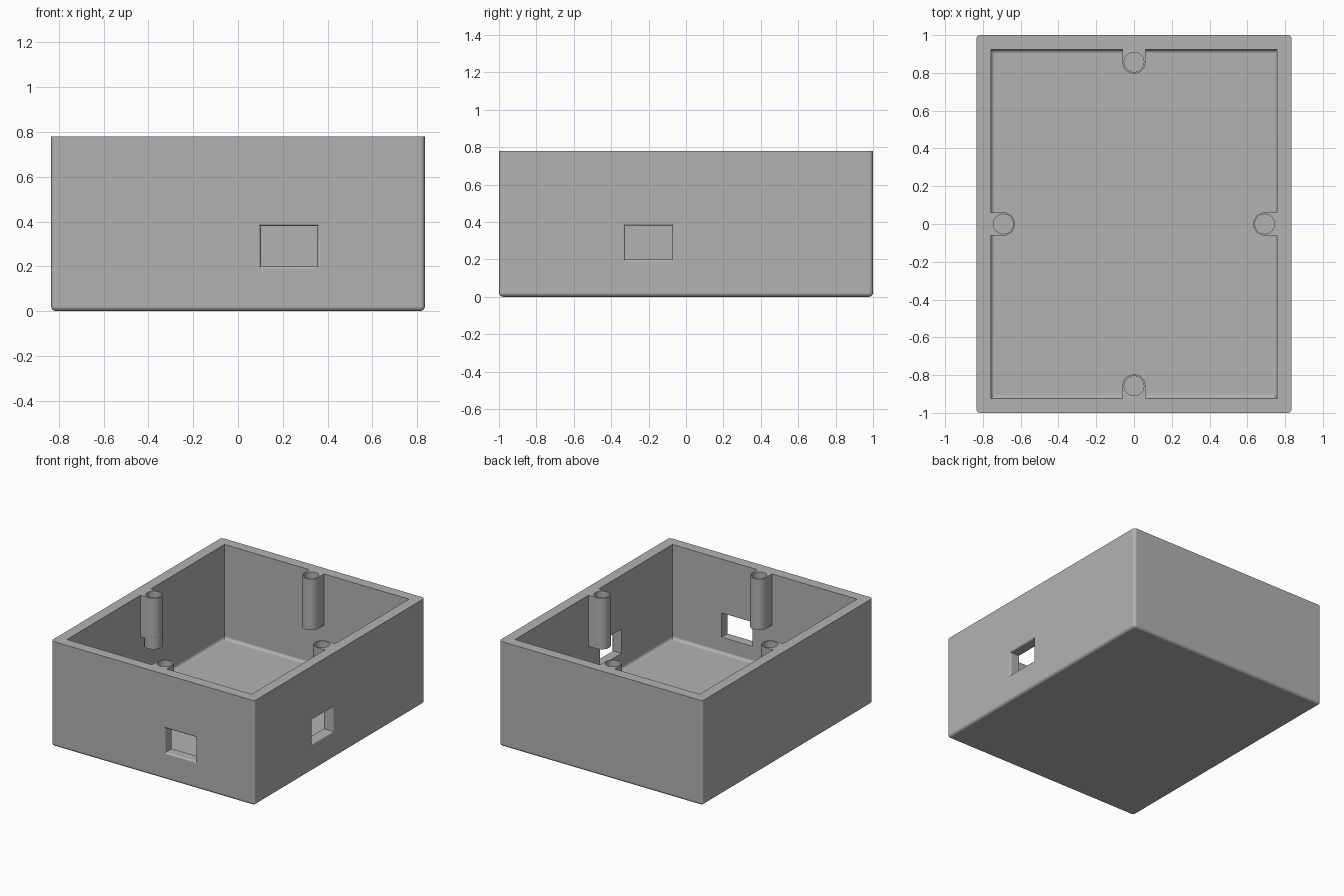
import bpy, bmesh, math

if "Cube" in bpy.data.objects:
    bpy.data.objects.remove(bpy.data.objects["Cube"], do_unlink=True)

# Main sizes
HX, HY, TOP = 0.835, 1.0, 0.78
WALL, FLOOR, ROUND = 0.077, 0.08, 0.022
ABOVE = TOP + 0.2
POST_R, HOLE_R, POST_END = 0.061, 0.052, 0.40


def make_object(name, bm):
    bmesh.ops.recalc_face_normals(bm, faces=bm.faces[:])
    mesh = bpy.data.meshes.new(name)
    bm.to_mesh(mesh)
    bm.free()
    obj = bpy.data.objects.new(name, mesh)
    bpy.context.collection.objects.link(obj)
    return obj


def loft(name, rings):
    """Closed solid through a series of equal point rings."""
    bm = bmesh.new()
    loops = [[bm.verts.new(p) for p in ring] for ring in rings]
    for a, b in zip(loops, loops[1:]):
        for i in range(len(a)):
            j = (i + 1) % len(a)
            bm.faces.new((a[i], a[j], b[j], b[i]))
    bm.faces.new(loops[0])
    bm.faces.new(loops[-1])
    return make_object(name, bm)


def rounded_box(name, hx, hy, z0, z1, round_sides):
    """Box with a rounded bottom rim and, if asked, rounded uprights."""
    bm = bmesh.new()
    bmesh.ops.create_cube(bm, size=2)
    for v in bm.verts:
        v.co = (v.co.x * hx, v.co.y * hy, z0 if v.co.z < 0 else z1)
    edges = []
    for e in bm.edges:
        low = [v.co.z < (z0 + z1) / 2 for v in e.verts]
        if all(low) or (round_sides and any(low)):
            edges.append(e)
    bmesh.ops.bevel(bm, geom=edges, offset=ROUND, segments=6,
                    profile=0.5, affect='EDGES')
    return make_object(name, bm)


def cut(target, tool):
    """Subtract the tool from the target and discard the tool."""
    mod = target.modifiers.new("cut", 'BOOLEAN')
    mod.operation, mod.solver, mod.object = 'DIFFERENCE', 'EXACT', tool
    graph = bpy.context.evaluated_depsgraph_get()
    result = bpy.data.meshes.new_from_object(target.evaluated_get(graph))
    target.modifiers.clear()
    target.data = result
    bpy.data.objects.remove(tool, do_unlink=True)


def prism(name, points, z0, z1):
    return loft(name, [[(x, y, z) for x, y in points] for z in (z0, z1)])


def circle(cx, cy, r, start=0.0, sweep=2 * math.pi, n=40):
    count = n if sweep > 6 else n + 1
    return [(cx + r * math.cos(start + sweep * i / n),
             cy + r * math.sin(start + sweep * i / n)) for i in range(count)]


# Tray body and the hollow inside it
body = rounded_box("enclosure_body", HX, HY, 0, TOP, True)
cavity = rounded_box("cavity", HX - WALL, HY - WALL, FLOOR, ABOVE, False)

# Screw posts hanging along the middle of each wall
posts = [(0, 1), (0, -1), (1, 0), (-1, 0)]
for dx, dy in posts:
    cx, cy = dx * (HX - 0.143), dy * (HY - 0.143)
    inward = math.atan2(-dy, -dx)
    outline = circle(cx, cy, POST_R, inward - math.pi / 2, math.pi, 20)
    for px, py in (outline[-1], outline[0]):
        outline.append((px + dx * 0.11, py + dy * 0.11))
    web_end = POST_END + 0.07 if dx < 0 else POST_END
    cut(cavity, prism("post", outline, web_end, ABOVE + 0.1))
    if web_end > POST_END:
        cut(cavity, prism("post_tip", circle(cx, cy, POST_R + 0.0003),
                          POST_END, web_end + 0.02))
cut(body, cavity)

# Screw holes down the posts
for dx, dy in posts:
    cx, cy = dx * (HX - 0.143), dy * (HY - 0.143)
    cut(body, prism("screw_hole", circle(cx, cy, HOLE_R), POST_END + 0.04, ABOVE))


def window(place, u0, u1, z0, z1, r=0.012):
    """Wall opening whose outer rim is rounded over."""
    steps = [(-0.05, r)]
    for i in range(6):
        a = math.pi / 2 * i / 5
        steps.append((r - r * math.cos(a), r - r * math.sin(a)))
    steps.append((WALL + 0.02, 0))
    rings = [[place(u, z, d) for u, z in (
        (u0 - o, z0 - o), (u1 + o, z0 - o), (u1 + o, z1 + o), (u0 - o, z1 + o))]
        for d, o in steps]
    cut(body, loft("window_cutter", rings))


# Cable openings in the front and the left wall
window(lambda u, z, d: (u, d - HY, z), 0.102, 0.354, 0.2, 0.38)
window(lambda u, z, d: (HX - d, u, z), -0.325, -0.075, 0.2, 0.38)

# Plain grey plastic
grey = bpy.data.materials.new("grey_plastic")
grey.use_nodes = True
colour = (0.45, 0.45, 0.45, 1)
grey.diffuse_color = colour
grey.node_tree.nodes["Principled BSDF"].inputs["Base Color"].default_value = colour
body.data.materials.clear()
body.data.materials.append(grey)
for face in body.data.polygons:
    face.material_index = 0

# Smooth fillets, crisp edges
bpy.ops.object.select_all(action='DESELECT')
body.select_set(True)
bpy.context.view_layer.objects.active = body
bpy.ops.object.shade_smooth_by_angle(angle=math.radians(30))
weighted = body.modifiers.new("even_shading", 'WEIGHTED_NORMAL')
weighted.keep_sharp = True
